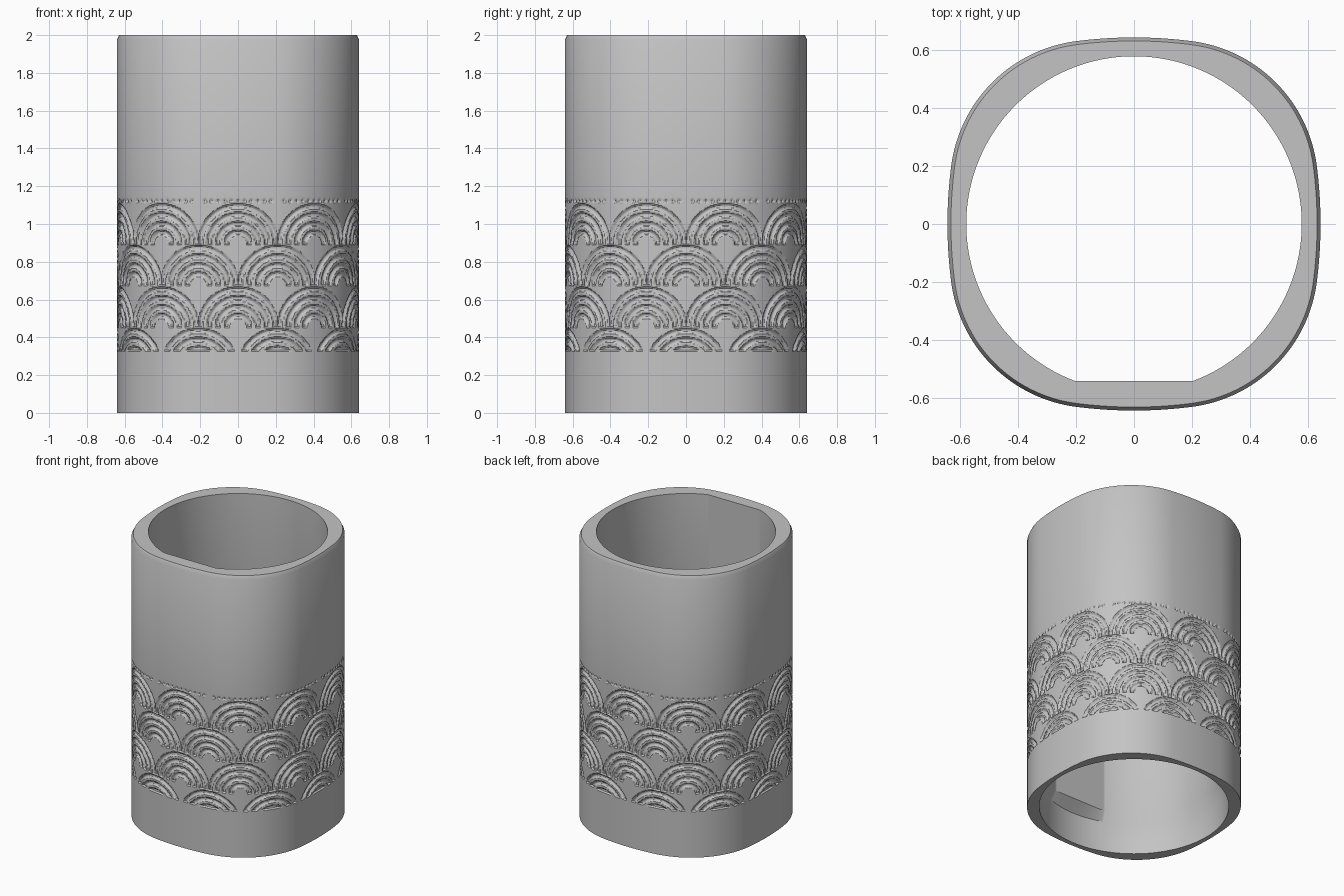
import bpy, bmesh, math
from mathutils import Vector

cube = bpy.data.objects.get("Cube")
if cube:
    bpy.data.objects.remove(cube, do_unlink=True)

# Rounded-square outline: gently bowed sides joined by tangent corner arcs
SIDE_R, CORNER_R, BEND = 1.553, 0.497, math.radians(7.4)
GAP = SIDE_R - CORNER_R
SIDE_C = GAP * (math.sin(BEND) - math.cos(BEND))
CORNER_C = GAP * math.sin(BEND)
HALF_SIDE = SIDE_R * BEND
QUARTER = 2 * HALF_SIDE + 2 * CORNER_R * (math.pi / 4 - BEND)
LENGTH = 4 * QUARTER
COLUMNS = 640

# Wave pattern: ten arches per row, alternate rows shifted by half
PERIOD = LENGTH / 10
ARCH_RADII = (0.2, 0.153, 0.106, 0.06)
ROW_BASES = (0.895, 0.675, 0.455, 0.235)
PATTERN_BOTTOM, PATTERN_TOP = 0.3, 1.15
LOWEST_CUT = 0.33
GROOVE_HALF, GROOVE_DEPTH = 0.013, 0.012
DOT_Z, DOT_RADIUS, DOT_DEPTH = 1.122, 0.01, 0.008


def outline(s):
    """Point and outward normal at a distance along the outline."""
    q = math.floor(s / QUARTER + 0.5)
    u = s - q * QUARTER
    sign = math.copysign(1, u)
    if abs(u) <= HALF_SIDE:
        t = u / SIDE_R
        along, out = SIDE_R * math.sin(t), SIDE_C + SIDE_R * math.cos(t)
    else:
        t = sign * (BEND + (abs(u) - HALF_SIDE) / CORNER_R)
        along = sign * CORNER_C + CORNER_R * math.sin(t)
        out = CORNER_C + CORNER_R * math.cos(t)
    phi = (q - 1) * math.pi / 2
    c, n = math.cos(phi), math.sin(phi)
    point = Vector((out * c - along * n, out * n + along * c, 0))
    return point, Vector((math.cos(phi + t), math.sin(phi + t), 0))


def bowl(distance, half, depth):
    """Rounded groove section."""
    return depth * math.sqrt(1 - (distance / half) ** 2) if distance < half else 0


def wrap(s, step):
    return s - step * round(s / step)


def carve(s, z):
    """Depth of the carving at a place on the outer wall."""
    depth = 0
    for row, base in enumerate(ROW_BASES):
        if max(base, LOWEST_CUT) <= z < base + PERIOD / 2 + GROOVE_HALF:
            x = wrap(s - (row % 2) * PERIOD / 2, PERIOD)
            r = math.hypot(x, z - base)
            for radius in ARCH_RADII:
                depth = max(depth, bowl(abs(r - radius), GROOVE_HALF, GROOVE_DEPTH))
    # row of small dots, with a gap between arches
    if abs(z - DOT_Z) < DOT_RADIUS and abs(wrap(s, PERIOD)) < PERIOD * 0.46:
        r = math.hypot(wrap(s, PERIOD / 12), z - DOT_Z)
        depth = max(depth, bowl(r, DOT_RADIUS, DOT_DEPTH))
    return depth


STATIONS = [i * LENGTH / COLUMNS for i in range(COLUMNS)]
OUTLINE = [outline(s) for s in STATIONS]


def outer_ring(z, inset=0, carved=False):
    return [p - n * (inset + (carve(s, z) if carved else 0)) + Vector((0, 0, z))
            for s, (p, n) in zip(STATIONS, OUTLINE)]


def bore_ring(z, radius, flat=None):
    """Round bore, with an optional flat across the front."""
    ring = []
    for p, _ in OUTLINE:
        v = p.normalized() * radius
        if flat and v.y < -flat:
            v *= flat / -v.y
        ring.append(v + Vector((0, 0, z)))
    return ring


# Outer wall, rim bevel, bore, and the wider socket at the bottom
STEPS = 130
rings = [outer_ring(0)]
for i in range(STEPS + 1):
    z = PATTERN_BOTTOM + (PATTERN_TOP - PATTERN_BOTTOM) * i / STEPS
    rings.append(outer_ring(z, carved=True))
rings += [
    outer_ring(1.975),
    outer_ring(2, inset=0.012),
    bore_ring(2, 0.577, flat=0.54),
    bore_ring(0.28, 0.577, flat=0.54),
    bore_ring(0.22, 0.61),
    bore_ring(0, 0.61),
]

bm = bmesh.new()
loops = [[bm.verts.new(v) for v in ring] for ring in rings]
for low, high in zip(loops, loops[1:] + loops[:1]):
    for i in range(COLUMNS):
        j = (i + 1) % COLUMNS
        bm.faces.new((low[i], low[j], high[j], high[i]))

mesh = bpy.data.meshes.new("carved_sleeve")
bm.to_mesh(mesh)
bm.free()
sleeve = bpy.data.objects.new("carved_sleeve", mesh)
bpy.context.collection.objects.link(sleeve)

# Plain grey
grey = bpy.data.materials.new("light_grey")
grey.use_nodes = True
colour = (0.55, 0.55, 0.55, 1)
grey.diffuse_color = colour
grey.node_tree.nodes["Principled BSDF"].inputs["Base Color"].default_value = colour
mesh.materials.append(grey)

bpy.ops.object.select_all(action='DESELECT')
sleeve.select_set(True)
bpy.context.view_layer.objects.active = sleeve
bpy.ops.object.shade_smooth_by_angle(angle=math.radians(30))
